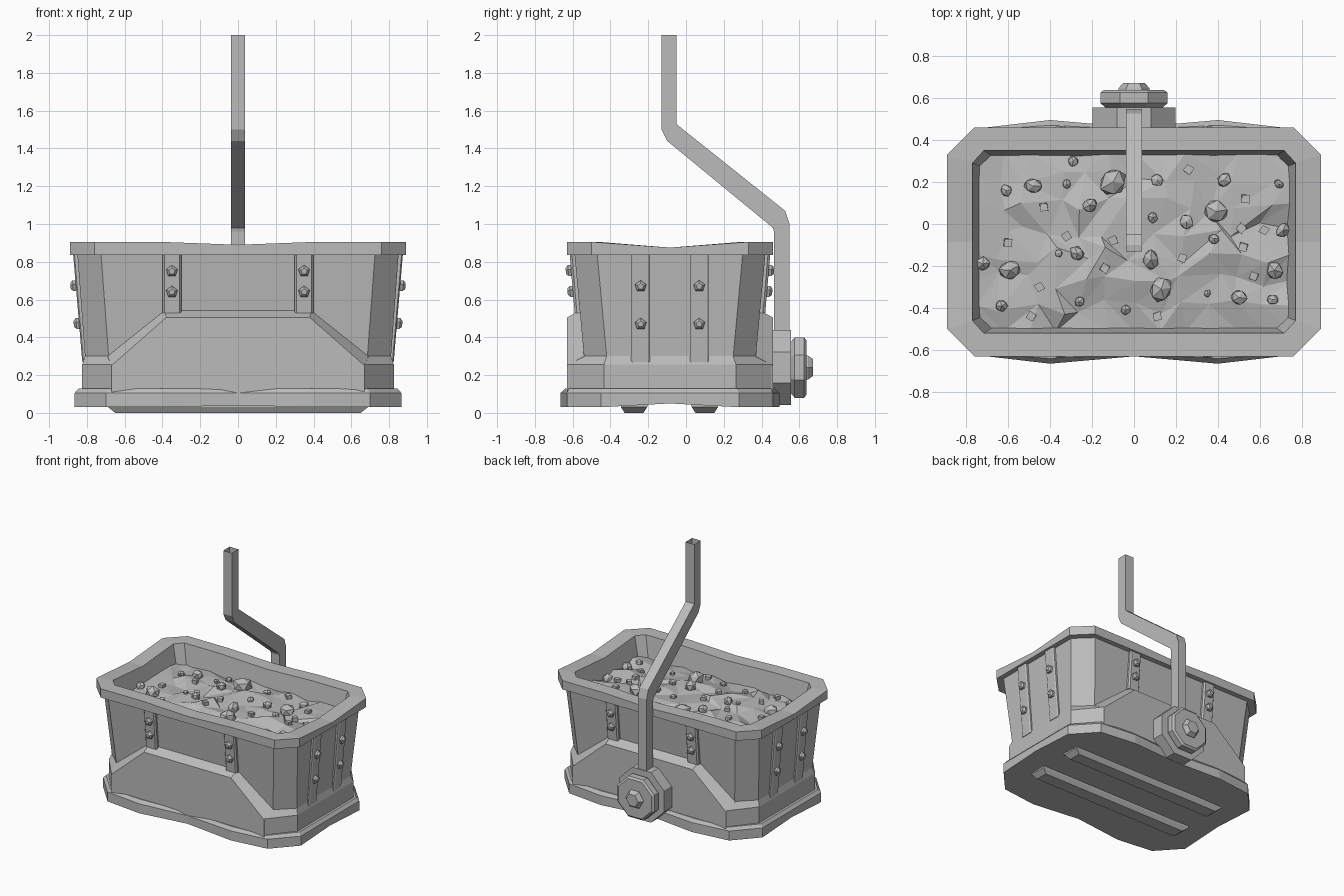
import bpy, bmesh, math, random
from mathutils import Vector
from mathutils.bvhtree import BVHTree

random.seed(7)
cube = bpy.data.objects.get("Cube")
if cube:
    bpy.data.objects.remove(cube)

grey = bpy.data.materials.new("stone_grey")
grey.use_nodes = True
grey.diffuse_color = (0.5, 0.5, 0.5, 1)
grey.node_tree.nodes["Principled BSDF"].inputs["Base Color"].default_value = grey.diffuse_color

MID_Y = -0.085      # centre line of the tub


def finish(name, bm):
    mesh = bpy.data.meshes.new(name)
    bmesh.ops.recalc_face_normals(bm, faces=bm.faces)
    bm.to_mesh(mesh)
    mesh.materials.append(grey)
    obj = bpy.data.objects.new(name, mesh)
    bpy.context.collection.objects.link(obj)
    return obj


def loft(name, rings, cap_start=True, cap_end=True):
    """Skin a run of equal-sized point rings."""
    bm = bmesh.new()
    rows = [[bm.verts.new(p) for p in ring] for ring in rings]
    n = len(rows[0])
    for low, high in zip(rows, rows[1:]):
        for i in range(n):
            j = (i + 1) % n
            bm.faces.new((low[i], low[j], high[j], high[i]))
    if cap_start:
        bm.faces.new(rows[0])
    if cap_end:
        bm.faces.new(rows[-1])
    return finish(name, bm)


def outline(hx, hy, cx, cy, z, wave=0, sag=0):
    """Rectangle with cut corners; wave bulges the long sides, sag shifts the middles."""
    a, b = hx - cx, hy - cy
    half = [(-a, -hy, 0), (-.4, -hy - wave, 0), (0, -hy, sag / 2), (.4, -hy - wave, 0),
            (a, -hy, 0), (hx, -b, 0), (hx, 0, sag), (hx, b, 0)]
    return [(s * x, MID_Y + s * y, z + d) for s in (1, -1) for x, y, d in half]


def polygon(n, r, y, z=0.24):
    """Regular polygon around the y axis, flat side up."""
    turn = [2 * math.pi * (i + .5) / n for i in range(n)]
    r /= math.cos(math.pi / n)
    return [(r * math.sin(t), y, z + r * math.cos(t)) for t in turn]


# Base plate with bulging long sides
loft("base_plate", [
    outline(.865, .545, .165, .18, .03, .035, .02),
    outline(.865, .545, .165, .18, .105, .035),
    outline(.845, .535, .16, .18, .128, .02)])

# Skids under the base
for tag, y in (("front", -.275), ("back", .1)):
    loft(tag + "_skid", [
        [(sx * hx, y + sy * hy, z) for sx, sy in ((-1, -1), (1, -1), (1, 1), (-1, 1))]
        for hx, hy, z in ((.65, .05, 0), (.69, .07, .032), (.69, .07, .06))])

# Tub walls: lower band, then flaring upper body
loft("tub_body", [
    outline(.825, .54, .155, .19, .12),
    outline(.825, .54, .155, .19, .255),
    outline(.81, .455, .125, .12, .3),
    outline(.85, .505, .125, .12, .84)], cap_end=False)

# Rim and sloping inner wall
loft("rim", [
    outline(.84, .49, .12, .12, .835),
    outline(.89, .545, .13, .13, .835),
    outline(.89, .545, .13, .13, .905, 0, -.03),
    outline(.77, .435, .055, .06, .905, 0, -.03),
    outline(.72, .405, .05, .05, .70)], False, False)

# Raised trapezoid panels on the long sides
for tag, s in (("front", -1), ("back", 1)):
    loft(tag + "_panel", [
        [(x, MID_Y + s * d, z) for x, z in
         ((-w, .1), (-w, low), (-t, top), (t, top), (w, low), (w, .1))]
        for d, w, low, t, top in ((.44, .69, .31, .39, .56),
                                  (.455, .69, .3, .39, .555),
                                  (.545, .67, .25, .38, .505))])


def on_wall(side, u, z, d):
    """Point at offset u, height z and distance d out from a sloping wall."""
    slope = (z - .3) * .085
    if side in ("front", "back"):
        s = -1 if side == "front" else 1
        return (u, MID_Y + s * (.455 + slope + d), z)
    s = 1 if side == "left" else -1
    return (s * (.81 + slope + d), MID_Y + u, z)


# Straps with five-sided bolts on all four walls
for side in ("front", "back", "left", "right"):
    long_side = side in ("front", "back")
    gap, low, thick = (.35, .53, .03) if long_side else (.155, .27, .017)
    heights = (.75, .64) if long_side else (.67, .47)
    for u in (-gap, gap):
        loft(side + "_strap", [
            [on_wall(side, u + a * w, z, d) for a, z in
             ((-1, low), (1, low), (1, .85), (-1, .85))]
            for w, d in ((.05, -.02), (.05, thick * .6), (.04, thick))])
        for h in heights:
            loft(side + "_bolt", [
                [on_wall(side, u + r * math.sin(k * math.tau / 5),
                         h + r * math.cos(k * math.tau / 5), thick + d)
                 for k in range(5)]
                for r, d in ((.032, -.01), (.032, .015), (.017, .028))])

# Hub on the back: mount, wheel and nut
loft("hub_mount", [polygon(8, .198, y) for y in (.4, .555)])
loft("hub_wheel", [polygon(8, r, y) for r, y in
                   ((.13, .55), (.16, .575), (.16, .625), (.145, .637))])
loft("hub_nut", [polygon(6, r, y) for r, y in ((.066, .63), (.064, .645), (.045, .672))])

# Cranked lever arm, open at the top
lever_edges = (((-.13, 2), (-.05, 2)), ((-.13, 1.5), (-.05, 1.53)),
               ((-.1, 1.44), (-.04, 1.52)), ((.46, .98), (.525, 1.07)),
               ((.465, .96), (.548, 1)), ((.465, .3), (.548, .3)))
loft("lever_arm", [
    [(-.038, *p), (.038, *p), (.038, *q), (-.038, *q)] for p, q in lever_edges],
    cap_start=False)

# Faceted rubble filling
bm = bmesh.new()
bmesh.ops.create_grid(bm, x_segments=12, y_segments=7, size=1)
for v in bm.verts:
    edge = v.is_boundary
    mound = (1 - v.co.x ** 2) * (1 - v.co.y ** 2)
    x, y = v.co.x * .745, v.co.y * .425
    if not edge:
        x += random.uniform(-.045, .045)
        y += random.uniform(-.045, .045)
    v.co = (x, MID_Y + y, .75 + .035 * mound + random.uniform(-.025, .025))
for f in list(bm.faces):
    v = list(f.verts)
    pair = random.choice(((v[0], v[2]), (v[1], v[3])))
    bmesh.utils.face_split(f, *pair)
ground = BVHTree.FromBMesh(bm)
finish("rubble_bed", bm)

# Loose stones: x, y and radius in hundredths
stones = ((-61, 16, 3), (-48, 18, 4.5), (-29, 30, 2.5), (-32, 19, 2.5), (-21, 9, 4),
          (-10, 20, 6.5), (11, 21, 3), (43, 21, 3.5), (69, 19, 2.5), (39, 6, 5.5),
          (25, 1, 3.5), (71, -3, 4), (9, 3, 2.5), (8, -17, 5), (38, -7, 2.5),
          (13, -31, 6.5), (67, -22, 4.5), (50, -35, 4), (66, -36, 2.5), (35, -33, 2),
          (-27, -14, 4), (-59, -22, 5.5), (-72, -19, 3.5), (-63, -39, 3),
          (-26, -37, 2.5), (-4, -41, 2.5), (-36, -14, 2))
pebbles = ((-43, 8), (-60, -9), (-32, -6), (-10, -8), (-14, -21), (-45, -30), (-49, -44),
           (23, -16), (51, -2), (62, -3), (53, 12), (26, 26), (11, -44), (57, -25), (52, -11))


def surface(x, y):
    hit = ground.ray_cast(Vector((x, y, 2)), Vector((0, 0, -1)))[0]
    return hit.z if hit else .75


def scatter(bm, verts, place, r, squash):
    """Turn, stretch and roughen one stone, then set it on the rubble."""
    turn = random.uniform(0, math.pi)
    x, y = (c / 100 for c in place)
    for v in verts:
        p = v.co * random.uniform(.85, 1.1)
        p = Vector((p.x * squash, p.y, p.z * .85)) * r
        c, s = math.cos(turn), math.sin(turn)
        v.co = (x + p.x * c - p.y * s, y + p.x * s + p.y * c,
                surface(x, y) + r * .4 + p.z)


bm = bmesh.new()
for x, y, r in stones:
    made = bmesh.ops.create_icosphere(bm, subdivisions=1, radius=1.05)
    scatter(bm, made["verts"], (x, y), r / 100, random.uniform(.8, 1.15))
finish("stones", bm)

bm = bmesh.new()
for place in pebbles:
    made = bmesh.ops.create_cube(bm, size=1.9)
    scatter(bm, made["verts"], place, .02, 1)
finish("pebbles", bm)
